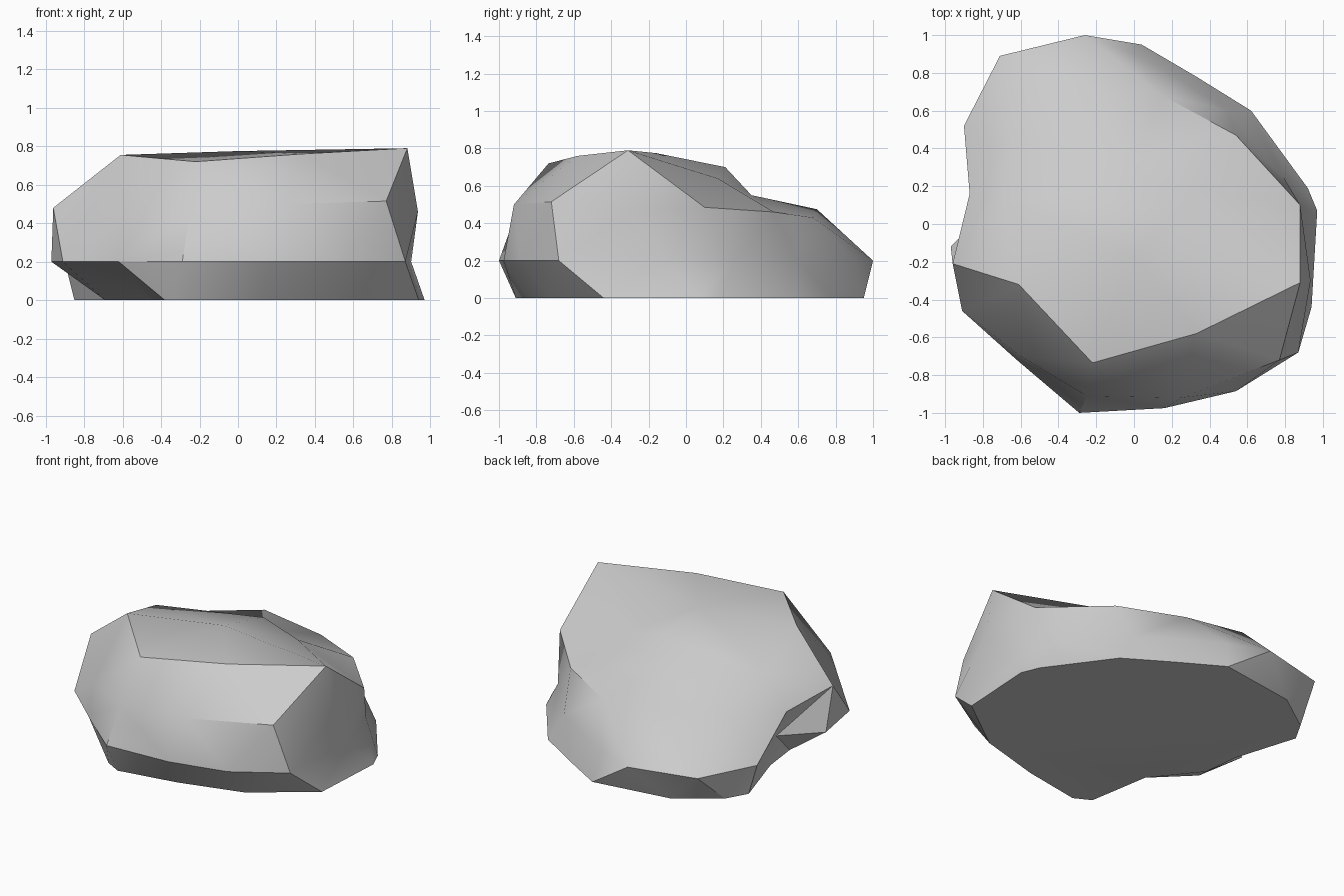
import bpy
import bmesh
import math
from mathutils import Vector
from mathutils.geometry import delaunay_2d_cdt

default_cube = bpy.data.objects.get("Cube")
if default_cube:
    bpy.data.objects.remove(default_cube, do_unlink=True)

SHOULDER_HEIGHT = 0.2

# Outline of the underside, anticlockwise from the front
base_outline = [
    (-.27, -.91), (.13, -.84), (.56, -.72), (.94, -.44),
    (.97, .07), (.92, .19), (.62, .6), (.33, .78),
    (.04, .95), (-.5, .87), (-.77, .68), (-.85, .54),
    (-.72, .12), (-.69, -.13), (-.45, -.43), (-.38, -.85),
]

# Outline of the shoulder above it, paired point by point with the base
shoulder_outline = [
    (-.29, -1), (.16, -.975), (.54, -.885), (.87, -.68),
    (.9, -.1), (.79, .25), (.5, .6), (.25, .76),
    (0, .9), (-.26, 1), (-.71, .89), (-.9, .52),
    (-.75, .1), (-.97, -.12), (-.91, -.46), (-.62, -.72),
]

# Named corners of the upper surface
crown_corners = {
    "front_peak": (-.22, -.735, .72),
    "front_brow": (.33, -.58, .76),
    "main_peak": (.88, -.31, .79),
    "side_ledge": (.88, .1, .485),
    "back_ledge": (.54, .47, .46),
    "back_lip": (.15, .68, .43),
    "right_peak": (-.61, -.32, .755),
    "right_corner": (-.96, -.21, .48),
    "front_corner": (.77, -.72, .515),
    "front_bulge": (.25, -.92, .5),
    "front_belly": (-.25, -.91, .45),
    "front_cheek": (-.6, -.7, .42),
    "side_bulge": (.935, -.3, .46),
    "notch_top": (-.87, .16, .42),
    "notch_ridge": (-.7, .12, .62),
    "crown_front": (0, -.16, .775),
    "crown_back": (.05, .21, .7),
    "crown_side": (.33, .17, .64),
    "crown_foot": (0, .35, .55),
    "back_slope": (-.29, .7, .475),
    "right_slope": (-.66, .47, .455),
}

# Folds that run from corner to corner across the upper surface
fold_lines = [
    ["right_corner", "right_peak", "front_peak", "front_brow", "main_peak"],
    ["main_peak", "side_ledge", "back_ledge", "back_lip", "back_slope"],
    ["main_peak", "front_corner", "front_bulge", "front_peak"],
    ["main_peak", "crown_front", "right_peak", "notch_ridge"],
    ["crown_front", "crown_back", "crown_side", "back_ledge"],
    ["crown_side", "crown_foot", "right_slope", "back_slope"],
    ["crown_foot", "back_ledge"],
    ["right_corner", "notch_top", "notch_ridge", "right_slope", "notch_top"],
]
# Folds that run down from a corner to a point of the shoulder
shoulder_folds = [
    ("back_lip", 9), ("front_corner", 3), ("right_corner", 13),
    ("notch_top", 11), ("notch_top", 12), ("back_ledge", 6),
]


def plan_layout():
    """Flat layout and folds; the shoulder is spread so overhangs unfold."""
    count = len(shoulder_outline)
    names = list(crown_corners)
    points = [Vector(p) * 1.2 for p in shoulder_outline]
    points += [Vector(p[:2]) for p in crown_corners.values()]
    edges = [(i, (i + 1) % count) for i in range(count)]
    for line in fold_lines:
        for start, end in zip(line, line[1:]):
            edges.append((count + names.index(start), count + names.index(end)))
    for name, index in shoulder_folds:
        edges.append((count + names.index(name), index))
    return points, edges


def build_rock():
    bm = bmesh.new()
    base = [bm.verts.new((x, y, 0)) for x, y in base_outline]
    upper = [bm.verts.new((x, y, SHOULDER_HEIGHT)) for x, y in shoulder_outline]
    count = len(base)

    # Underside and undercut band
    bm.faces.new(list(reversed(base)))
    for i in range(count):
        j = (i + 1) % count
        bm.faces.new((base[i], base[j], upper[j], upper[i]))

    # Faceted upper surface
    upper += [bm.verts.new(corner) for corner in crown_corners.values()]
    points, edges = plan_layout()
    result = delaunay_2d_cdt(points, edges, [list(range(count))], 1, 1e-5)
    triangles, sources = result[2], result[3]
    for triangle in triangles:
        corners = [upper[sources[i][0]] for i in triangle if sources[i]]
        if len(corners) == 3:
            bm.faces.new(corners)

    bmesh.ops.triangulate(bm, faces=[f for f in bm.faces if len(f.verts) == 4])
    bmesh.ops.recalc_face_normals(bm, faces=bm.faces[:])
    mesh = bpy.data.meshes.new("rock")
    bm.to_mesh(mesh)
    bm.free()
    rock = bpy.data.objects.new("rock", mesh)
    bpy.context.collection.objects.link(rock)
    return rock


# Plain grey stone
stone = bpy.data.materials.new("grey_stone")
stone.use_nodes = True
stone_colour = (.6, .6, .6, 1)
stone.diffuse_color = stone_colour
stone.node_tree.nodes["Principled BSDF"].inputs["Base Color"].default_value = stone_colour

rock = build_rock()
rock.data.materials.append(stone)

# Soft facets with sharp creases
bpy.ops.object.select_all(action="DESELECT")
rock.select_set(True)
bpy.context.view_layer.objects.active = rock
bpy.ops.object.shade_smooth_by_angle(angle=math.radians(32))
